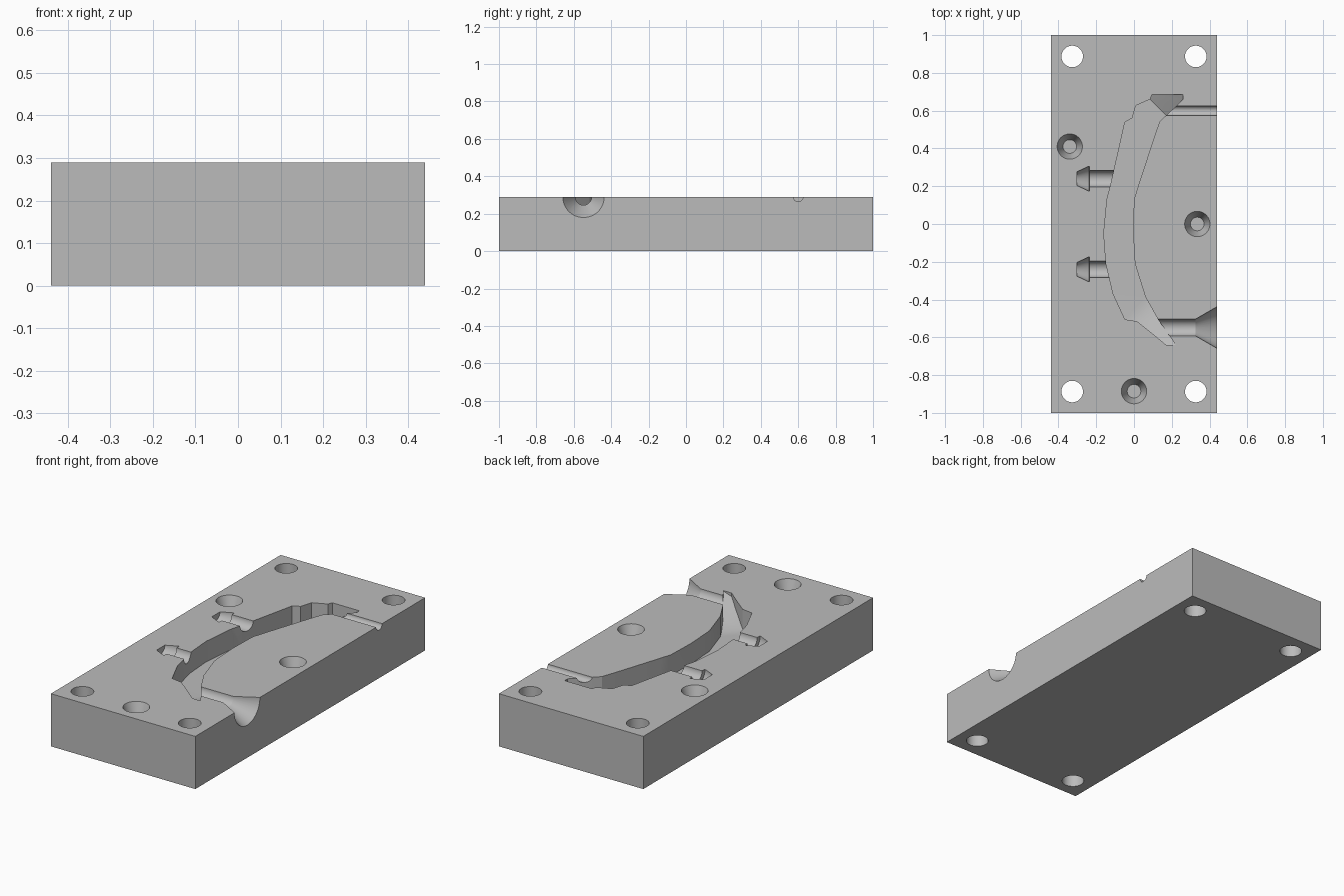
import bpy
import bmesh
from math import cos, sin, pi

cube = bpy.data.objects.get("Cube")
if cube:
    bpy.data.objects.remove(cube, do_unlink=True)

HALF_X, HALF_Y, TOP = 0.44, 1.0, 0.29
DEPTH = 0.113

metal = bpy.data.materials.new("grey_metal")
metal.use_nodes = True
metal.diffuse_color = (0.5, 0.5, 0.5, 1)
metal.node_tree.nodes["Principled BSDF"].inputs["Base Color"].default_value = metal.diffuse_color


def add_object(name, bm):
    bmesh.ops.recalc_face_normals(bm, faces=bm.faces)
    mesh = bpy.data.meshes.new(name)
    bm.to_mesh(mesh)
    bm.free()
    mesh.materials.append(metal)
    obj = bpy.data.objects.new(name, mesh)
    bpy.context.collection.objects.link(obj)
    return obj


def lathe(name, profile, axis, centre, sides=40):
    """Solid of revolution from (position, radius) pairs along x or z."""
    bm = bmesh.new()
    rings = []
    for pos, r in profile:
        ring = []
        for i in range(sides):
            a = 2 * pi * (i + 0.5) / sides
            u, v = r * cos(a), r * sin(a)
            p = (pos, u, v) if axis == "x" else (u, v, pos)
            ring.append(bm.verts.new([p[k] + centre[k] for k in range(3)]))
        rings.append(ring)
    for lo, hi in zip(rings, rings[1:]):
        for i in range(sides):
            j = (i + 1) % sides
            bm.faces.new((lo[i], lo[j], hi[j], hi[i]))
    bm.faces.new(rings[0])
    bm.faces.new(rings[-1])
    return add_object(name, bm)


def floor_z(x, y):
    """Cavity floor: flat in the middle, ramping up to both tips."""
    s = x + abs(y)
    ramp = (0.95 - s) / 0.2 if y > 0 else (0.87 - s) / 0.35
    return TOP - DEPTH * max(0.03, min(1, ramp))


# Rectangular block
bm = bmesh.new()
bmesh.ops.create_cube(bm, size=1)
for v in bm.verts:
    v.co = (v.co.x * 2 * HALF_X, v.co.y * 2 * HALF_Y, (v.co.z + 0.5) * TOP)
block = add_object("mould_block", bm)

cutters = []

# Curved cavity, lofted across pairs of outer and inner rim points
stations = [
    (0.17, -0.64, 0.22, -0.64), (0.11, -0.59, 0.19, -0.595),
    (0.016, -0.515, 0.127, -0.505), (-0.048, -0.505, 0.085, -0.43),
    (-0.11, -0.37, 0.06, -0.385), (-0.148, -0.21, 0.005, -0.21),
    (-0.16, -0.05, -0.005, -0.04), (-0.143, 0.13, 0.0, 0.13),
    (-0.122, 0.21, 0.025, 0.21), (-0.048, 0.54, 0.11, 0.47),
    (-0.01, 0.56, 0.135, 0.54), (0.01, 0.627, 0.17, 0.575),
    (0.085, 0.66, 0.235, 0.635), (0.095, 0.685, 0.26, 0.66),
    (0.2, 0.685, 0.26, 0.685),
]
bm = bmesh.new()
loops = []
for ox, oy, ix, iy in stations:
    loops.append([bm.verts.new(p) for p in (
        (ox, oy, TOP + 0.05), (ix, iy, TOP + 0.05),
        (ix, iy, floor_z(ix, iy)), (ox, oy, floor_z(ox, oy)))])
for a, b in zip(loops, loops[1:]):
    for i in range(4):
        j = (i + 1) % 4
        bm.faces.new((a[i], a[j], b[j], b[i]))
bm.faces.new(loops[0])
bm.faces.new(loops[-1])
bmesh.ops.triangulate(bm, faces=bm.faces)
cutters.append(add_object("cavity_cutter", bm))

# Filling channel with its funnel, and the thin vent
cutters.append(lathe("funnel_cutter", [(0.12, 0.044), (0.325, 0.044), (0.47, 0.128)],
                     "x", (0, -0.548, TOP)))
cutters.append(lathe("vent_cutter", [(0.17, 0.026), (0.5, 0.026)], "x", (0, 0.6, TOP)))

# Two barbed peg recesses
for y in (-0.24, 0.24):
    cutters.append(lathe("peg_cutter", [(-0.303, 0.036), (-0.237, 0.067),
                                        (-0.236, 0.043), (-0.1, 0.043)], "x", (0, y, TOP)))

# Tapered locating sockets
for x, y in ((-0.34, 0.41), (0.335, 0.0), (0.0, -0.885)):
    cutters.append(lathe("socket_cutter", [(-0.09, 0.036), (0, 0.067), (0.02, 0.074)],
                         "z", (x, y, TOP)))

# Bolt holes through the corners
for sx in (-1, 1):
    for sy in (-1, 1):
        cutters.append(lathe("bolt_hole_cutter", [(-0.1, 0.057), (0.4, 0.057)],
                             "z", (sx * 0.327, sy * 0.887, 0)))

# Carve everything out of the block, then drop the cutters
for c in cutters:
    c.hide_render = True
    mod = block.modifiers.new(c.name, "BOOLEAN")
    mod.operation = "DIFFERENCE"
    mod.solver = "EXACT"
    mod.object = c
bpy.context.view_layer.update()
carved = bpy.data.meshes.new_from_object(
    block.evaluated_get(bpy.context.evaluated_depsgraph_get()))
block.modifiers.clear()
block.data = carved
carved.materials.clear()
carved.materials.append(metal)
for p in carved.polygons:
    p.material_index = 0
for c in cutters:
    bpy.data.objects.remove(c, do_unlink=True)

bpy.ops.object.select_all(action="DESELECT")
block.select_set(True)
bpy.context.view_layer.objects.active = block
bpy.ops.object.shade_smooth_by_angle(angle=0.4)
